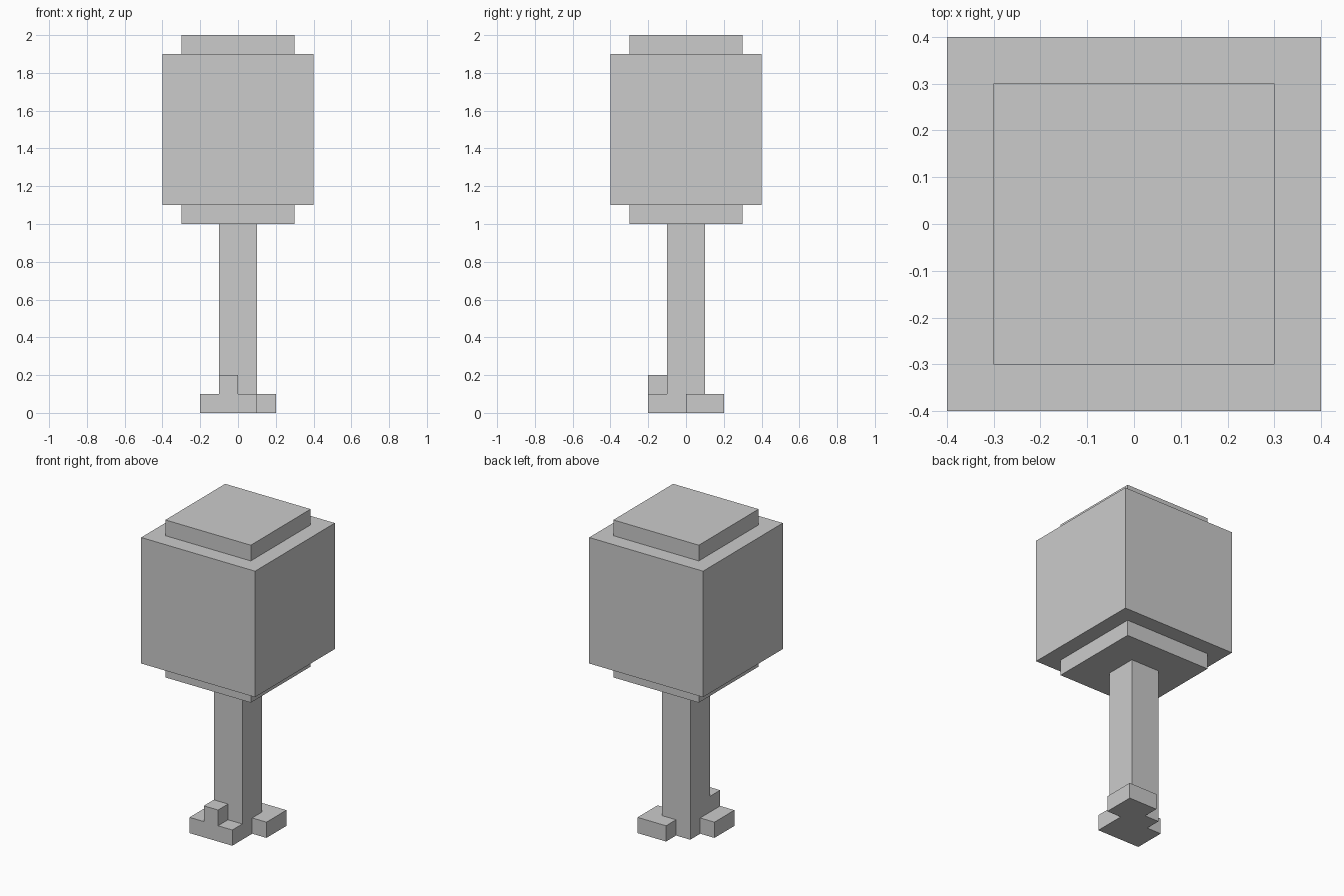
import bpy
import bmesh

if "Cube" in bpy.data.objects:
    bpy.data.objects.remove(bpy.data.objects["Cube"])


def square(w):
    h = w / 2
    return [(-h, -h), (h, -h), (h, h), (-h, h)]


def stack(name, sections, caps=True):
    """Join successive (outline, z) sections into one flat-faced solid."""
    bm = bmesh.new()
    rings = [[bm.verts.new((x, y, z)) for x, y in outline] for outline, z in sections]
    for low, high in zip(rings, rings[1:]):
        n = len(low)
        for i in range(n):
            j = (i + 1) % n
            bm.faces.new((low[i], low[j], high[j], high[i]))
    if caps:
        bm.faces.new(rings[0][::-1])
        bm.faces.new(rings[-1])
    mesh = bpy.data.meshes.new(name)
    bm.to_mesh(mesh)
    bm.free()
    obj = bpy.data.objects.new(name, mesh)
    bpy.context.collection.objects.link(obj)
    return obj


# Leafy crown: a cube with a narrower slab above and below
stack("crown", [(square(w), z) for w, z in
                [(0.6, 1.0), (0.6, 1.1), (0.8, 1.1), (0.8, 1.9), (0.6, 1.9), (0.6, 2.0)]])

# Trunk between the root slab and the crown
stack("trunk", [(square(0.2), 0.1), (square(0.2), 1.0)], caps=False)

# Root slab: the trunk's foot with roots at the front left and back right
footprint = [(-0.2, -0.2), (0.1, -0.2), (0.1, 0), (0.2, 0), (0.2, 0.2),
             (0, 0.2), (0, 0.1), (-0.1, 0.1), (-0.1, 0), (-0.2, 0)]
stack("roots", [(footprint, 0), (footprint, 0.1)])

# Raised root block against the front of the trunk
knob = [(-0.1, -0.2), (0, -0.2), (0, -0.1), (-0.1, -0.1)]
stack("raised_root", [(knob, 0.1), (knob, 0.2)])
